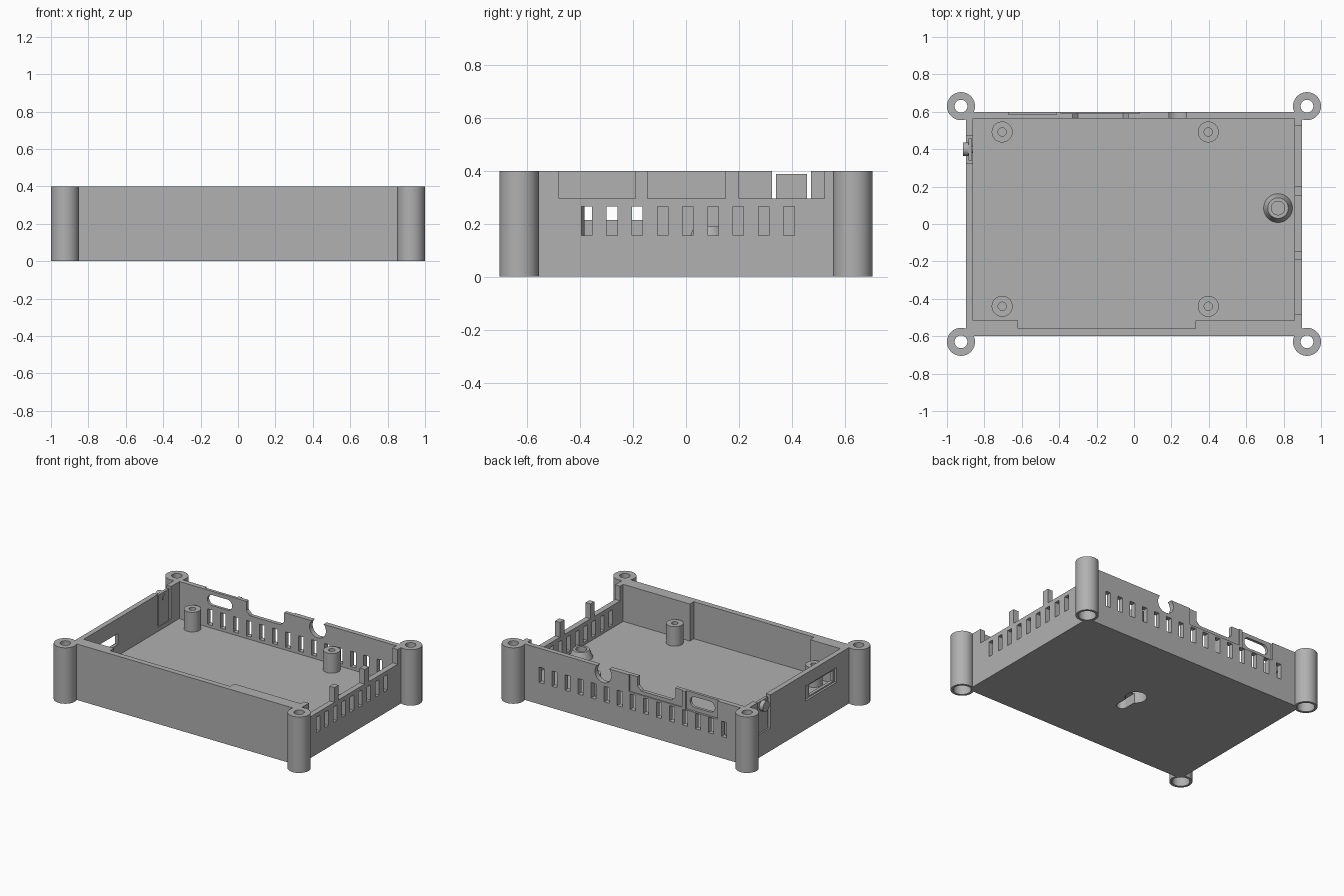
import bpy, bmesh
from math import cos, sin, pi
from mathutils import Vector

old = bpy.data.objects.get("Cube")
if old:
    bpy.data.objects.remove(old, do_unlink=True)

grey = bpy.data.materials.new("matte_grey")
grey.use_nodes = True
tone = (0.44, 0.44, 0.44, 1)
grey.diffuse_color = tone
grey.node_tree.nodes["Principled BSDF"].inputs["Base Color"].default_value = tone


def prism(name, pts, axis, lo, hi):
    """Extrude a 2D outline along an axis; the outline uses the other two axes in order."""
    def place(p, t):
        c = list(p)
        c.insert("xyz".index(axis), t)
        return Vector(c)
    bm = bmesh.new()
    a = [bm.verts.new(place(p, lo)) for p in pts]
    b = [bm.verts.new(place(p, hi)) for p in pts]
    bm.faces.new(a)
    bm.faces.new(b)
    for i in range(len(pts)):
        j = (i + 1) % len(pts)
        bm.faces.new((a[i], a[j], b[j], b[i]))
    bmesh.ops.recalc_face_normals(bm, faces=bm.faces)
    me = bpy.data.meshes.new(name)
    bm.to_mesh(me)
    bm.free()
    me.materials.append(grey)
    ob = bpy.data.objects.new(name, me)
    bpy.context.collection.objects.link(ob)
    return ob


def box(name, x0, x1, y0, y1, z0, z1):
    return prism(name, [(x0, y0), (x1, y0), (x1, y1), (x0, y1)], "z", z0, z1)


def arc(u, v, r, a0=0, a1=2 * pi, n=40):
    return [(u + r * cos(a0 + (a1 - a0) * i / n), v + r * sin(a0 + (a1 - a0) * i / n))
            for i in range(n)]


def capsule(u, v, half, r):
    return (arc(u + half, v, r, -pi / 2, pi / 2, 16) + [(u + half, v + r)]
            + arc(u - half, v, r, pi / 2, 3 * pi / 2, 16) + [(u - half, v - r)])


def combine(target, tool, op="DIFFERENCE"):
    mod = target.modifiers.new("shape", "BOOLEAN")
    mod.operation, mod.object, mod.solver = op, tool, "EXACT"
    bpy.context.view_layer.objects.active = target
    bpy.ops.object.modifier_apply(modifier=mod.name)
    bpy.data.objects.remove(tool, do_unlink=True)


W, D, H, FLOOR = 0.897, 0.6, 0.4, 0.135
TOP = H + 0.1

# Tray with thick floor and a deeper bay along the front wall
shell = box("case_shell", -W, W, -D, D, 0, H)
cavity = box("cavity", -0.86, 0.857, -0.515, 0.565, FLOOR, TOP)
combine(cavity, box("front_bay", -0.62, 0.33, -0.56, -0.4, FLOOR, TOP), "UNION")
combine(shell, cavity)

# Corner screw posts with a hole and a wide bore underneath
corners = [(sx * 0.925, sy * 0.63) for sx in (-1, 1) for sy in (-1, 1)]
for x, y in corners:
    combine(shell, prism("post", arc(x, y, 0.075), "z", 0, H), "UNION")
for x, y in corners:
    combine(shell, prism("post_hole", arc(x, y, 0.034), "z", -0.1, TOP))
    combine(shell, prism("post_bore", arc(x, y, 0.058), "z", -0.1, 0.1))

# Vent slots in the right and back walls
for i in range(9):
    y = -0.375 + 0.0955 * i
    combine(shell, box("vent", 0.87 - 0.03, 1, y - 0.02, y + 0.02, 0.155, 0.265))
for i in range(15):
    x = -0.72 + 0.103 * i
    combine(shell, box("vent", x - 0.02, x + 0.02, 0.55, 0.7, 0.155, 0.265))

# Port notches along the right wall
for y0, y1 in ((-0.48, -0.19), (-0.145, 0.15), (0.2, 0.523)):
    combine(shell, box("notch", 0.84, 0.93, y0, y1, 0.295, TOP))

# Back wall: shallow port recesses, chamfered notch, round socket, oval port
combine(shell, box("recess", -0.67, -0.415, 0.585, 0.7, 0.27, TOP))
combine(shell, box("recess", -0.39, 0.03, 0.592, 0.7, 0.28, TOP))
notch = [(-0.33, TOP), (-0.33, 0.335), (-0.3, 0.305), (-0.06, 0.305), (-0.03, 0.335), (-0.03, TOP)]
combine(shell, prism("notch", notch, "y", 0.54, 0.7))
combine(shell, prism("socket", arc(0.235, 0.355, 0.065), "y", 0.54, 0.7))
combine(shell, prism("oval", capsule(-0.54, 0.335, 0.06, 0.038), "y", 0.54, 0.7))

# Left wall: card opening with outer recess, and a gap for the flexible button
combine(shell, box("recess", -1, -0.882, -0.42, -0.07, 0.205, 0.31))
combine(shell, box("card_opening", -1, -0.84, -0.4, -0.13, 0.215, 0.293))
combine(shell, box("button_gap", -1, -0.84, 0.325, 0.472, 0.165, TOP))

# Keyhole hanger pocket under the floor
combine(shell, prism("keyhole", arc(0, 0.02, 0.07), "z", -0.1, 0.08))
slot = [(v, u) for u, v in capsule(-0.06, 0, 0.06, 0.036)]
combine(shell, prism("keyhole_slot", slot, "z", -0.1, 0.07))
parts = [shell]

# Flexible button tongue, cap and inner pin
parts.append(box("button_tongue", -0.885, -0.865, 0.34, 0.458, 0.16, 0.388))
parts.append(prism("button_cap", arc(0.4, 0.35, 0.037), "x", -0.915, -0.875))
parts.append(prism("button_pin", arc(0.4, 0.35, 0.02), "x", -0.87, -0.861))

# Board standoffs with pilot holes
for x in (-0.705, 0.397):
    for y in (-0.44, 0.492):
        post = prism("board_standoff", arc(x, y, 0.056), "z", FLOOR - 0.01, 0.275)
        combine(post, prism("pilot", arc(x, y, 0.022), "z", 0.15, 0.4))
        parts.append(post)

# Tapered locating boss on the floor
bm = bmesh.new()
bmesh.ops.create_cone(bm, cap_ends=True, segments=40, radius1=0.077, radius2=0.055, depth=0.055)
bmesh.ops.translate(bm, verts=bm.verts, vec=(0.77, 0.085, FLOOR + 0.0275))
mesh = bpy.data.meshes.new("tapered_boss")
bm.to_mesh(mesh)
bm.free()
mesh.materials.append(grey)
boss = bpy.data.objects.new("tapered_boss", mesh)
bpy.context.collection.objects.link(boss)
combine(boss, prism("boss_hole", arc(0.77, 0.085, 0.036), "z", 0.15, 0.3))
parts.append(boss)

# Smooth round surfaces, keep hard edges
bpy.ops.object.select_all(action="DESELECT")
for ob in parts:
    ob.select_set(True)
bpy.context.view_layer.objects.active = shell
bpy.ops.object.shade_smooth_by_angle()
